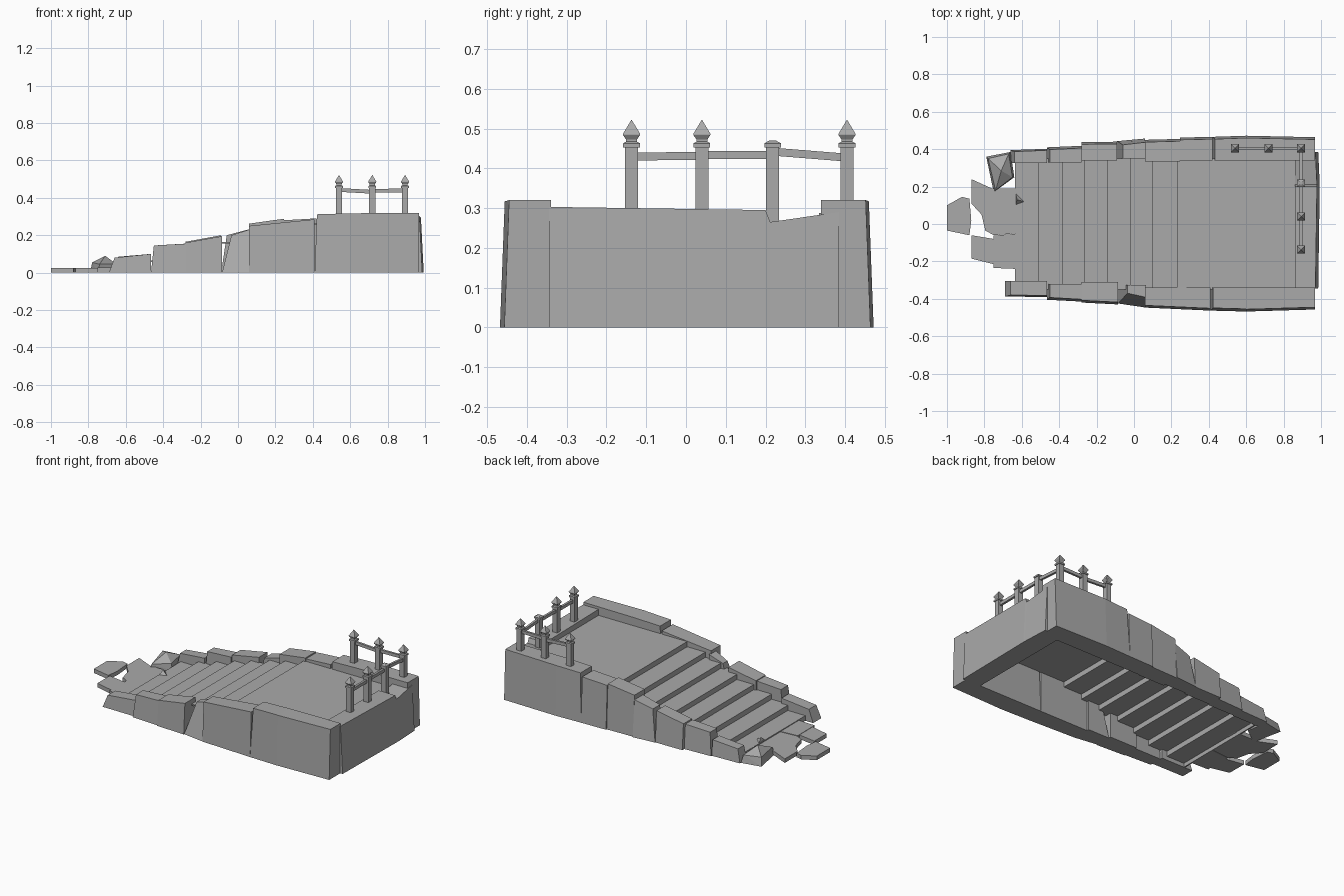
import bpy, bmesh

cube = bpy.data.objects.get("Cube")
if cube:
    bpy.data.objects.remove(cube)

stone = bpy.data.materials.new("grey_stone")
stone.use_nodes = True
GREY = (0.4, 0.4, 0.4, 1)
stone.diffuse_color = GREY
stone.node_tree.nodes["Principled BSDF"].inputs["Base Color"].default_value = GREY


def finish(name, bm):
    bmesh.ops.recalc_face_normals(bm, faces=bm.faces)
    mesh = bpy.data.meshes.new(name)
    bm.to_mesh(mesh)
    bm.free()
    mesh.materials.append(stone)
    obj = bpy.data.objects.new(name, mesh)
    bpy.context.collection.objects.link(obj)
    return obj


def loft(name, rings):
    """Skin equal-sized rings of points and cap both ends."""
    bm = bmesh.new()
    loops = [[bm.verts.new(p) for p in ring] for ring in rings]
    n = len(loops[0])
    for a, b in zip(loops, loops[1:]):
        for i in range(n):
            j = (i + 1) % n
            bm.faces.new((a[i], a[j], b[j], b[i]))
    bm.faces.new(loops[0])
    bm.faces.new(loops[-1])
    return finish(name, bm)


def hull(name, points):
    bm = bmesh.new()
    for p in points:
        bm.verts.new(p)
    bmesh.ops.convex_hull(bm, input=bm.verts[:])
    bmesh.ops.dissolve_limit(bm, angle_limit=0.01, verts=bm.verts[:], edges=bm.edges[:])
    return finish(name, bm)


def slab(name, outline, z0, z1):
    return loft(name, [[(x, y, z) for x, y in outline] for z in (z0, z1)])


def square(x, y, z, h):
    return [(x - h, y - h, z), (x + h, y - h, z), (x + h, y + h, z), (x - h, y + h, z)]


def wall_block(name, side, x0, x1, inner, out0, out1, z0, z1, lean=0.012, rake=0.0):
    """Wall stone with a leaning outer face, sloping top and raked lower end."""
    def ring(x, xt, out, z):
        return [(x, side * inner, 0), (x, side * out, 0),
                (xt, side * (out - lean), z), (xt, side * inner, z)]
    return loft(name, [ring(x0, x0 + rake, out0, z0), ring(x1, x1, out1, z1)])


# Stair and landing as one thin folded shell
RISE, THICK = 0.033, 0.008
edges = [-0.635, -0.51, -0.385, -0.265, -0.145, -0.02, 0.10, 0.23]
top = [(edges[0], 0)]
for i, x in enumerate(edges):
    top += [(x, i * RISE), (x, (i + 1) * RISE)]
top = top[1:] + [(0.9, len(edges) * RISE)]
under = [(x + THICK, max(z - THICK, 0)) for x, z in top]
profile = top + under[::-1]
loft("stairs_and_landing", [[(x, y, z) for x, z in profile] for y in (-0.35, 0.35)])

# Side walls: start, end, inner y, outer y at both ends, top z at both ends, lean, rake
right_wall = [
    (-0.69, -0.465, 0.305, 0.388, 0.39, 0.08, 0.10, 0.008, 0.03),
    (-0.465, -0.275, 0.32, 0.405, 0.415, 0.145, 0.155, 0.012, 0.015),
    (-0.28, -0.085, 0.31, 0.42, 0.43, 0.16, 0.195, 0.012, 0),
    (-0.085, 0.065, 0.325, 0.425, 0.447, 0.20, 0.232, 0.055, 0.05),
    (0.06, 0.41, 0.34, 0.447, 0.463, 0.25, 0.285, 0.012, 0),
    (0.41, 0.6, 0.34, 0.463, 0.468, 0.312, 0.317, 0.014, 0.012),
    (0.6, 0.968, 0.34, 0.468, 0.457, 0.317, 0.32, 0.012, 0),
]
left_wall = [
    (-0.66, -0.465, 0.325, 0.395, 0.402, 0.085, 0.10, 0.008, 0.02),
    (-0.465, -0.28, 0.33, 0.41, 0.418, 0.145, 0.155, 0.012, 0.015),
    (-0.28, -0.09, 0.34, 0.438, 0.44, 0.165, 0.20, 0.012, 0),
    (-0.09, 0.06, 0.35, 0.443, 0.457, 0.20, 0.232, 0.02, 0.03),
    (0.06, 0.245, 0.335, 0.45, 0.455, 0.262, 0.288, 0.012, 0),
    (0.245, 0.42, 0.34, 0.462, 0.466, 0.28, 0.29, 0.012, 0),
    (0.42, 0.6, 0.34, 0.466, 0.472, 0.312, 0.317, 0.012, 0.012),
    (0.6, 0.968, 0.34, 0.472, 0.464, 0.317, 0.32, 0.012, 0),
]
for label, side, blocks in (("right", -1, right_wall), ("left", 1, left_wall)):
    for n, spec in enumerate(blocks, 1):
        wall_block(f"{label}_wall_block_{n}", side, *spec)

# End wall with a chipped top and slightly bulging face
end_top = [(-0.345, 0.303), (0.20, 0.295), (0.212, 0.265), (0.385, 0.29)]
rings = []
for (y, z), bulge in zip(end_top, (0, 0.008, 0.008, 0)):
    rings.append([(0.86, y, 0), (0.985 + bulge, y, 0), (0.97 + bulge, y, z), (0.86, y, z)])
loft("end_wall", rings)


# Railing posts with square finials
def post(name, x, y, base, finial=True):
    profile = [(base, 0.0165), (0.453, 0.0165), (0.453, 0.021), (0.463, 0.021)]
    if finial:
        profile += [(0.467, 0.014), (0.473, 0.014), (0.484, 0.0215), (0.487, 0.0215), (0.521, 0.001)]
    else:
        profile += [(0.470, 0.008)]
    loft(name, [square(x, y, z, h) for z, h in profile])


def rail(name, a, b):
    w, h = 0.007, 0.01
    along_x = abs(a[0] - b[0]) > abs(a[1] - b[1])
    rings = []
    for x, y, z in (a, b):
        rings.append([(x + (0 if along_x else u), y + (u if along_x else 0), z + v)
                      for u, v in ((-w, -h), (w, -h), (w, h), (-w, h))])
    loft(name, rings)


X, Y = 0.893, 0.405
posts = [(X, -0.137, 0.25), (X, 0.04, 0.25), (X, 0.218, 0.25),
         (X, Y, 0.27), (0.718, Y, 0.27), (0.54, Y, 0.27)]
for n, (x, y, base) in enumerate(posts):
    post(f"railing_post_{n + 1}", x, y, base, finial=n != 2)
rail_heights = [(0.43, 0.431), (0.434, 0.434), (0.442, 0.427), (0.44, 0.437), (0.432, 0.442)]
for n, (za, zb) in enumerate(rail_heights):
    rail(f"rail_{n + 1}", posts[n][:2] + (za,), posts[n + 1][:2] + (zb,))

# Broken paving at the foot of the stairs
slab("paving_outer", [(-1, 0.10), (-0.92, 0.145), (-0.88, 0.135), (-0.87, 0.02),
                      (-0.88, -0.06), (-1, -0.035)], 0, 0.026)
slab("paving_middle", [(-0.87, 0.24), (-0.76, 0.19), (-0.63, 0.19), (-0.63, -0.05), (-0.75, -0.06),
                       (-0.795, -0.035), (-0.815, 0.05), (-0.87, 0.11)], 0, 0.026)
slab("paving_right", [(-0.87, -0.06), (-0.75, -0.08), (-0.75, -0.215), (-0.87, -0.185)], 0, 0.026)
slab("paving_inner", [(-0.75, -0.062), (-0.63, -0.052), (-0.63, -0.24), (-0.75, -0.235)], 0, 0.028)

# Fallen rubble
hull("fallen_block", [(-0.79, 0.36, 0), (-0.66, 0.385, 0), (-0.64, 0.25, 0), (-0.75, 0.17, 0),
                      (-0.78, 0.35, 0.055), (-0.67, 0.375, 0.05), (-0.65, 0.25, 0.045),
                      (-0.74, 0.18, 0.045), (-0.71, 0.285, 0.09)])
hull("rubble_chip", [(-0.635, 0.18, 0.02), (-0.59, 0.12, 0.034), (-0.635, 0.09, 0.02),
                     (-0.625, 0.13, 0.058)])
